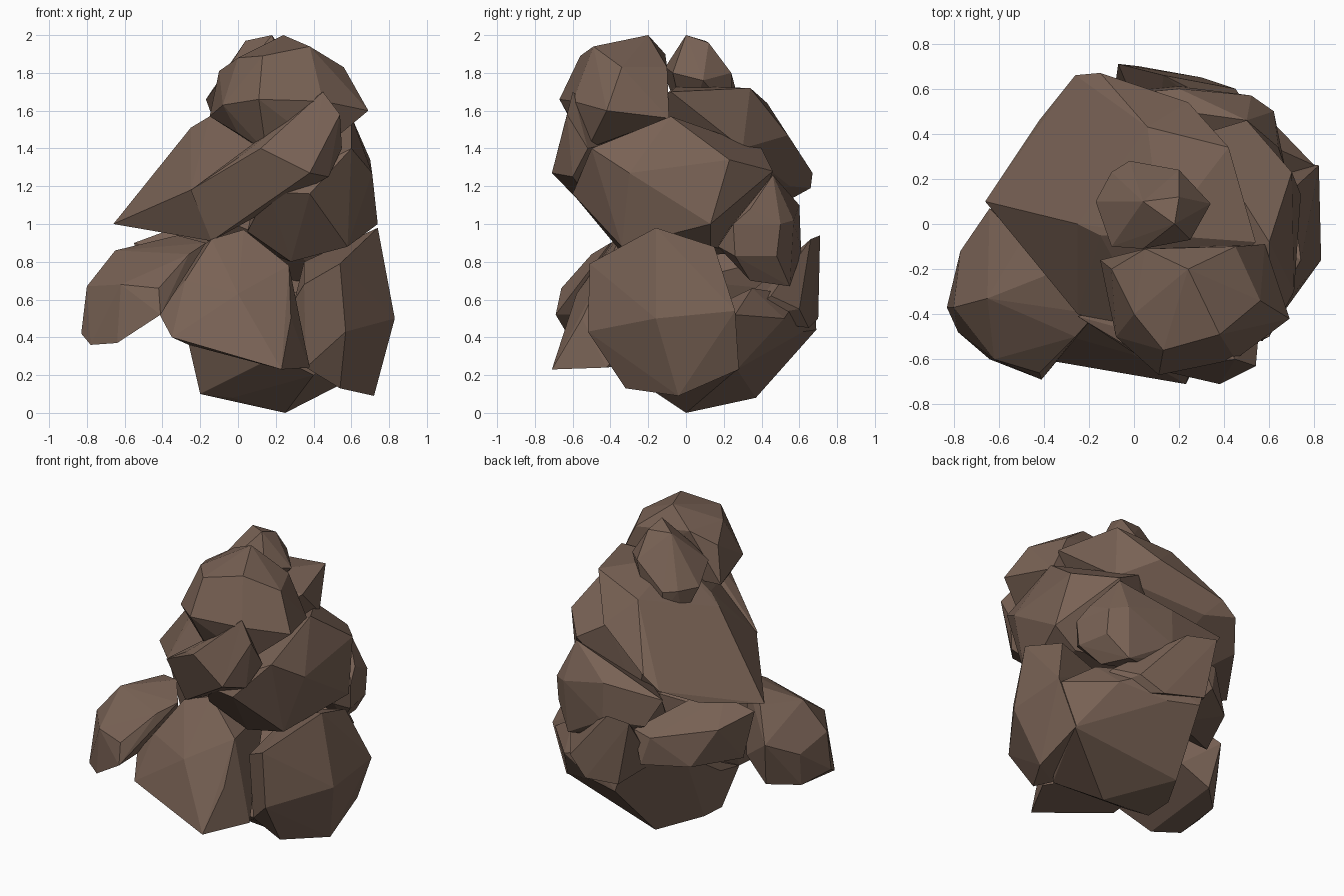
import bpy, bmesh, math
from mathutils import Vector

stone = bpy.data.materials.new("brown_stone")
stone.diffuse_color = (0.19, 0.122, 0.09, 1)


def rock(name, corners):
    """A faceted boulder: the convex hull of a few corner points."""
    bm = bmesh.new()
    for c in corners:
        bm.verts.new(Vector(c))
    res = bmesh.ops.convex_hull(bm, input=bm.verts[:])
    junk = {g for k in ("geom_interior", "geom_unused") for g in res[k]
            if isinstance(g, bmesh.types.BMVert)}
    bmesh.ops.delete(bm, geom=list(junk), context='VERTS')
    # merge nearly flat neighbours into larger facets
    bmesh.ops.dissolve_limit(bm, angle_limit=math.radians(4),
                             verts=bm.verts[:], edges=bm.edges[:])
    bmesh.ops.recalc_face_normals(bm, faces=bm.faces[:])
    me = bpy.data.meshes.new(name)
    bm.to_mesh(me)
    bm.free()
    me.materials.append(stone)
    ob = bpy.data.objects.new(name, me)
    bpy.context.collection.objects.link(ob)
    return ob


# large rounded boulder at the top
rock("top_boulder", [
    (.24, -.2, 2), (.13, -.56, 1.89), (.38, -.49, 1.94), (.56, -.34, 1.83),
    (.69, -.42, 1.6), (.11, -.67, 1.66), (.45, -.6, 1.65), (-.08, -.5, 1.63),
    (0, -.4, 1.88), (-.1, -.2, 1.81), (-.15, -.16, 1.57), (.05, -.11, 1.9),
    (.58, -.09, 1.56), (.45, -.1, 1.83), (.15, -.52, 1.38), (.45, -.52, 1.4),
    (.0, -.45, 1.48)])

# small nub behind it
rock("top_nub", [
    (.18, 0, 2), (.04, .1, 1.97), (.2, .12, 1.96), (.2, .24, 1.8),
    (-.02, .28, 1.65), (.34, .09, 1.76), (.25, -.07, 1.8), (.04, -.11, 1.83),
    (-.1, -.1, 1.75), (-.17, .1, 1.66), (-.1, .23, 1.66), (.15, .24, 1.58),
    (-.1, .18, 1.47), (0, .26, 1.48), (.05, 0, 1.5)])

# slanting slab that caps the back and left
rock("slanted_slab", [
    (-.66, .1, 1), (-.25, -.4, 1.18), (-.25, 0, 1.51), (-.15, -.05, 1.57),
    (-.42, .46, 1.08), (-.26, .66, 1.19), (-.15, .67, 1.27), (.06, .43, 1.64),
    (.24, .54, 1.47), (.42, .34, 1.72), (.54, -.08, 1.7), (.12, -.05, 1.73),
    (-.14, -.36, .91), (-.1, .55, 1.2), (.1, -.5, 1.4), (.4, .3, 1.4)])

# pointed stone under the top boulder
rock("front_point", [
    (.45, -.6, 1.7), (.54, -.63, 1.58), (.38, -.71, 1.27), (.48, -.6, 1.25),
    (.12, -.65, 1.4), (-.14, -.36, .91), (-.25, -.41, 1.18), (.0, -.56, 1.35),
    (.55, -.52, 1.4), (.2, -.3, 1.45)])

# boulder on the right at mid height
rock("right_middle_boulder", [
    (.6, -.08, 1.57), (.7, .23, 1.34), (.74, .13, 1), (.6, -.5, 1.4),
    (.71, -.3, 1.27), (.58, .13, .88), (.58, -.34, .88), (.28, -.3, .8),
    (.38, -.6, 1.16), (.16, -.58, 1.17), (.05, -.38, .96), (.5, .46, 1.28),
    (.1, .3, 1.2), (.15, .3, .85), (.3, .4, 1.4)])

# small boulder at the back right
rock("back_right_boulder", [
    (.5, .46, 1.26), (.2, .6, 1.1), (.52, .57, 1.02), (.62, .5, 1),
    (.64, .34, 1.08), (.67, .25, 1), (.66, .26, .83), (.62, .48, .83),
    (.5, .55, .67), (.55, .34, .7), (.6, .17, .88), (.2, .61, .85),
    (.2, .5, .7), (.1, .2, .95), (-.22, .56, 1.08), (-.1, .58, .88)])

# large boulder at the lower right
rock("right_lower_boulder", [
    (.74, -.16, .98), (.83, -.16, .5), (.72, -.04, .09), (.54, -.32, .13),
    (.57, -.52, .43), (.54, -.51, .79), (.82, .26, .54), (.7, .15, .88),
    (.7, .28, .23), (.35, -.38, .68), (.3, -.3, .6), (.36, -.35, .24),
    (.35, .1, .8)])

# broad base stone
rock("base_stone", [
    (.25, 0, 0), (-.03, -.1, .08), (-.2, -.1, .1), (-.26, -.2, .36),
    (-.03, .37, .08), (-.2, .09, .11), (.05, .69, .44), (.25, .62, .43),
    (.4, -.3, .2), (.7, .27, .23), (.8, .26, .52), (-.26, .0, .4),
    (.2, -.4, .3), (.3, .6, .62), (0, .68, .6), (.55, .52, .5),
    (.6, .35, .66), (-.2, .3, .6)])

# thin spur on the back of the base
rock("back_spur", [
    (-.07, .71, .94), (.13, .66, .92), (.02, .7, .5), (.3, .65, .45),
    (.45, .6, .55), (.55, .45, .62), (.1, .3, .6), (.6, .3, .5),
    (-.1, .5, .6)])

# flat stone at the back left
rock("back_left_stone", [
    (-.55, .05, .9), (-.36, .1, .97), (-.2, .22, .96), (-.45, .3, .84),
    (-.35, .45, .62), (-.1, .63, .64), (-.03, .6, .85), (-.5, .1, .59),
    (-.1, .3, .55), (-.15, .6, .82), (0, 0, .7)])

# wedge-shaped stone at the front
rock("front_wedge", [
    (.23, -.71, .23), (-.35, -.61, .4), (-.42, -.48, .53), (-.28, -.5, .7),
    (0, -.58, .63), (-.14, -.38, .92), (.03, -.33, .97), (.27, -.42, .78),
    (.28, -.55, .5), (.38, -.42, .24), (-.26, -.2, .36), (.2, 0, .8),
    (-.3, 0, .8), (0, 0, .3)])

# boulder reaching out to the left
rock("left_boulder", [
    (-.65, -.33, .86), (-.8, -.37, .67), (-.83, -.37, .42), (-.78, -.48, .36),
    (-.64, -.6, .37), (-.41, -.69, .52), (-.42, -.66, .66), (-.62, -.6, .68),
    (-.26, -.5, .84), (-.17, -.4, .9), (-.32, -.2, .94), (-.5, -.08, .88),
    (-.77, -.12, .6), (-.64, .07, .7), (-.76, -.15, .38), (-.6, 0, .4),
    (-.42, -.05, .53)])
